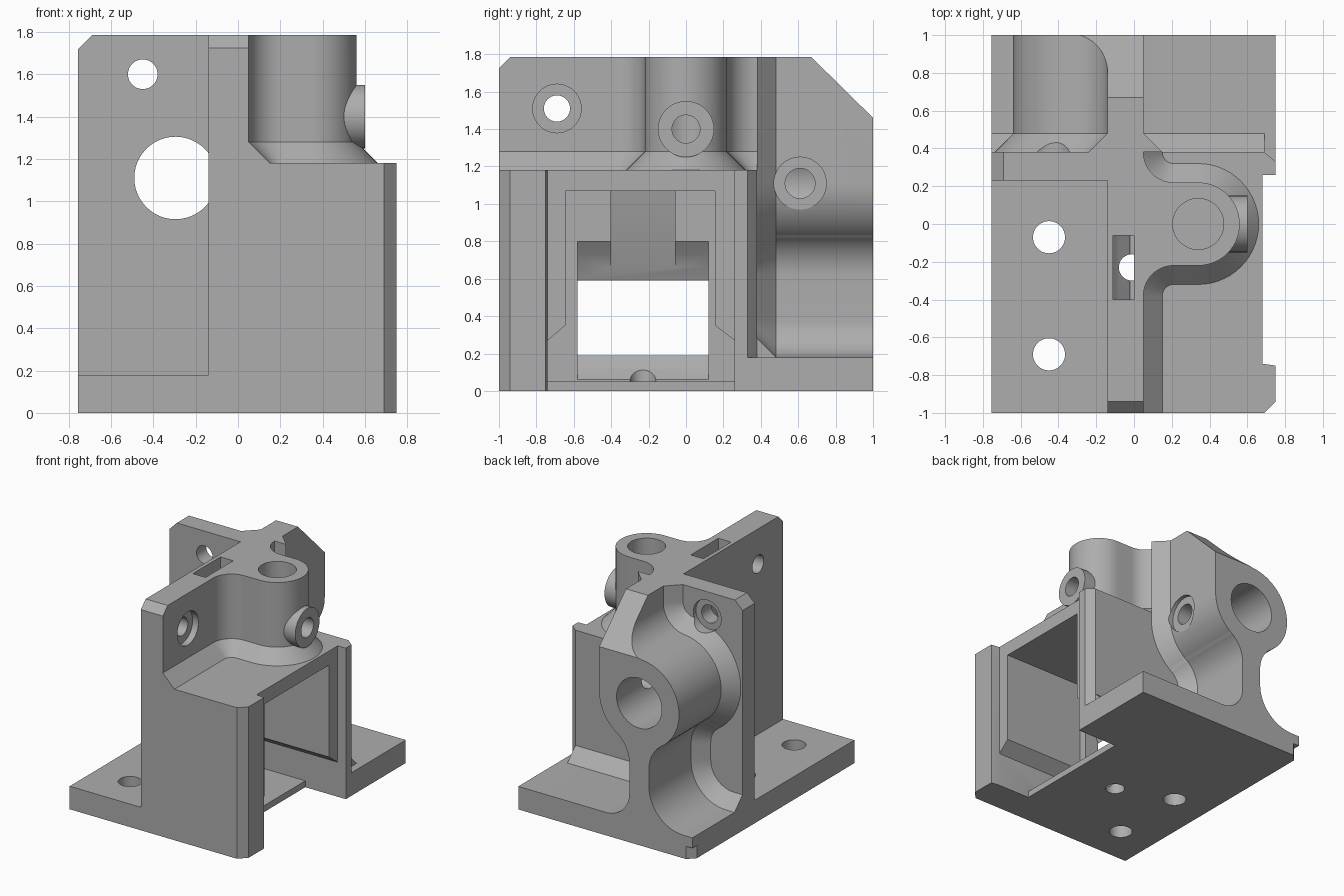
import bpy, bmesh
from math import cos, sin, radians, pi

cube = bpy.data.objects.get("Cube")
if cube:
    bpy.data.objects.remove(cube)

mat = bpy.data.materials.new("plain_grey")
mat.use_nodes = True
GREY = (0.42, 0.42, 0.42, 1)
mat.diffuse_color = GREY
mat.node_tree.nodes["Principled BSDF"].inputs["Base Color"].default_value = GREY

PLACE = {"x": lambda u, v, w: (w, u, v),
         "y": lambda u, v, w: (u, w, v),
         "z": lambda u, v, w: (u, v, w)}


def loft(name, axis, a, b, start, end=None):
    """Solid between two outlines lying at a and b along an axis."""
    bm = bmesh.new()
    end = end or start
    lower = [bm.verts.new(PLACE[axis](u, v, a)) for u, v in start]
    upper = [bm.verts.new(PLACE[axis](u, v, b)) for u, v in end]
    n = len(lower)
    bm.faces.new(lower)
    bm.faces.new(upper)
    for i in range(n):
        j = (i + 1) % n
        bm.faces.new((lower[i], lower[j], upper[j], upper[i]))
    bmesh.ops.recalc_face_normals(bm, faces=bm.faces)
    mesh = bpy.data.meshes.new(name)
    bm.to_mesh(mesh)
    bm.free()
    obj = bpy.data.objects.new(name, mesh)
    obj.data.materials.append(mat)
    bpy.context.collection.objects.link(obj)
    return obj


def arc(cu, cv, r, a0, a1, n=14):
    steps = [radians(a0 + (a1 - a0) * i / n) for i in range(n + 1)]
    return [(cu + r * cos(t), cv + r * sin(t)) for t in steps]


def rod(name, axis, a, b, u, v, r):
    return loft(name, axis, a, b, arc(u, v, r, 0, 352.5, 47))


def rect(u0, u1, v0, v1):
    return [(u0, v0), (u1, v0), (u1, v1), (u0, v1)]


def bearing_outline(o):
    """Bearing boss on a waisted neck, grown outwards by o."""
    cx, cz = -0.295, 1.11
    pts = [(0.05 + o, 1.785)]
    pts += arc(cx, cz, 0.345 + o, 0, -55.7)
    pts += arc(0.04, 0.618, 0.25 - o, 124.3, 180)
    pts += arc(-0.01, 0.38, 0.2 - o, 180, 270)
    pts += [(0.69, 0.18 + o), (0.69, 0.1), (-0.755, 0.1), (-0.755, 0.18 + o)]
    pts += arc(-0.68, 0.48, 0.3 - o, 270, 360)
    pts += arc(-0.63, 0.618, 0.25 - o, 0, 55.7)
    pts += arc(cx, cz, 0.345 + o, 235.7, 94.7, 24)
    pts += arc(-0.34, 1.653, 0.2 - o, -85.3, 0)
    return pts + [(-0.14 - o, 1.785)]


def post_outline(o, front):
    """Rounded post filleted into the spine wall, grown outwards by o."""
    pts = [(-0.05, front), (0.05 + o, front)]
    pts += arc(0.21, -0.38, 0.16 - o, 180, 90)
    pts += arc(0.34, 0, 0.22 + o, -90, 90, 28)
    pts += arc(0.21, 0.38, 0.16 - o, 270, 180)
    return pts + [(-0.05, 0.38)]


# Right-hand edge shared by the base and the housing, with the shallow recess
edge = [(0.69, -1), (0.75, -0.94), (0.75, -0.75), (0.68, -0.74),
        (0.68, 0.26), (0.75, 0.26)]

body = loft("bracket_body", "z", 0, 0.18,
            [(-0.755, -1)] + edge + [(0.75, 1), (-0.7, 1), (-0.755, 0.945)])

adds = [
    loft("housing", "z", 0, 1.18,
         [(-0.14, -1)] + edge + [(0.75, 0.33), (0.69, 0.38), (-0.14, 0.38)]),
    loft("spine_wall", "x", -0.14, 0.05,
         [(-1, 0), (-1, 1.725), (-0.94, 1.785), (0.38, 1.785), (0.38, 0)]),
    loft("back_plate", "y", 0.23, 0.38,
         [(-0.755, 0), (-0.755, 1.72), (-0.69, 1.785), (0.05, 1.785), (0.05, 0)]),
    loft("bearing_block", "y", 0.36, 1, bearing_outline(0)),
    loft("bearing_skirt", "y", 0.38, 0.48, bearing_outline(0.1), bearing_outline(0)),
    loft("post", "z", 1.1, 1.785, post_outline(0, -0.9)),
    loft("post_skirt", "z", 1.18, 1.28, post_outline(0.1, -1), post_outline(0, -1)),
    rod("side_boss", "x", 0.36, 0.6, 0, 1.4, 0.15),
]

cuts = [
    # Sloped back corner and bearing bore
    loft("slope_cut", "x", -1, 1, [(0.67, 1.785), (0.57, 1.885), (1.2, 1.885), (1.2, 1.263)]),
    rod("bearing_bore", "y", 0.23, 1.1, -0.295, 1.11, 0.195),
    # Post bore and side screw hole
    rod("post_bore", "z", 1.2, 1.9, 0.34, 0, 0.135),
    rod("boss_hole", "x", 0.34, 0.7, 0, 1.4, 0.075),
    # Bearing clamp screw hole
    rod("clamp_hole", "x", -0.25, 0.2, 0.61, 1.11, 0.08),
    rod("clamp_seat", "x", 0.02, 0.2, 0.61, 1.11, 0.14),
    # Spine wall and back plate holes
    rod("wall_hole", "x", -0.3, 0.2, -0.69, 1.51, 0.07),
    rod("wall_seat", "x", 0.0, 0.2, -0.69, 1.51, 0.13),
    rod("plate_hole", "y", 0.1, 0.6, -0.45, 1.6, 0.07),
    rod("plate_seat", "y", 0.35, 0.6, -0.45, 1.6, 0.12),
    # Housing cavity and open floor
    loft("cavity", "x", -0.02, 1,
         [(-0.74, 0.05), (-0.74, 0.27), (-0.645, 0.35), (-0.645, 1.07),
          (0.155, 1.07), (0.155, 0.35), (0.26, 0.27), (0.26, 0.05)]),
    loft("floor_notch", "x", 0.4, 1, rect(-0.74, 0.26, -0.1, 0.1)),
    # Window through the spine wall and the slot above it
    loft("window", "y", -0.58, 0.12,
         [(-0.3, 0.19), (-0.14, 0.19), (-0.09, 0.12), (-0.02, 0.06), (0.2, 0.06),
          (0.2, 0.8), (-0.02, 0.8), (-0.07, 0.73), (-0.11, 0.66), (-0.14, 0.59),
          (-0.3, 0.59)]),
    loft("top_slot", "z", 0.3, 1.9, rect(-0.11, 0, -0.4, -0.06)),
    rod("floor_hole", "z", -0.1, 0.3, -0.01, -0.23, 0.07),
]
for y in (-0.69, -0.07):
    cuts.append(rod("mounting_hole", "z", -0.1, 0.3, -0.45, y, 0.085))

# Join and cut the body
bpy.ops.object.select_all(action="DESELECT")
bpy.context.view_layer.objects.active = body
body.select_set(True)
for tools, operation in ((adds, "UNION"), (cuts, "DIFFERENCE")):
    for tool in tools:
        tool.hide_render = True
        mod = body.modifiers.new(tool.name, "BOOLEAN")
        mod.object = tool
        mod.operation = operation
        mod.solver = "EXACT"
        bpy.ops.object.modifier_apply(modifier=mod.name)
        bpy.data.objects.remove(tool)

bpy.ops.object.shade_smooth_by_angle(angle=pi / 7)
